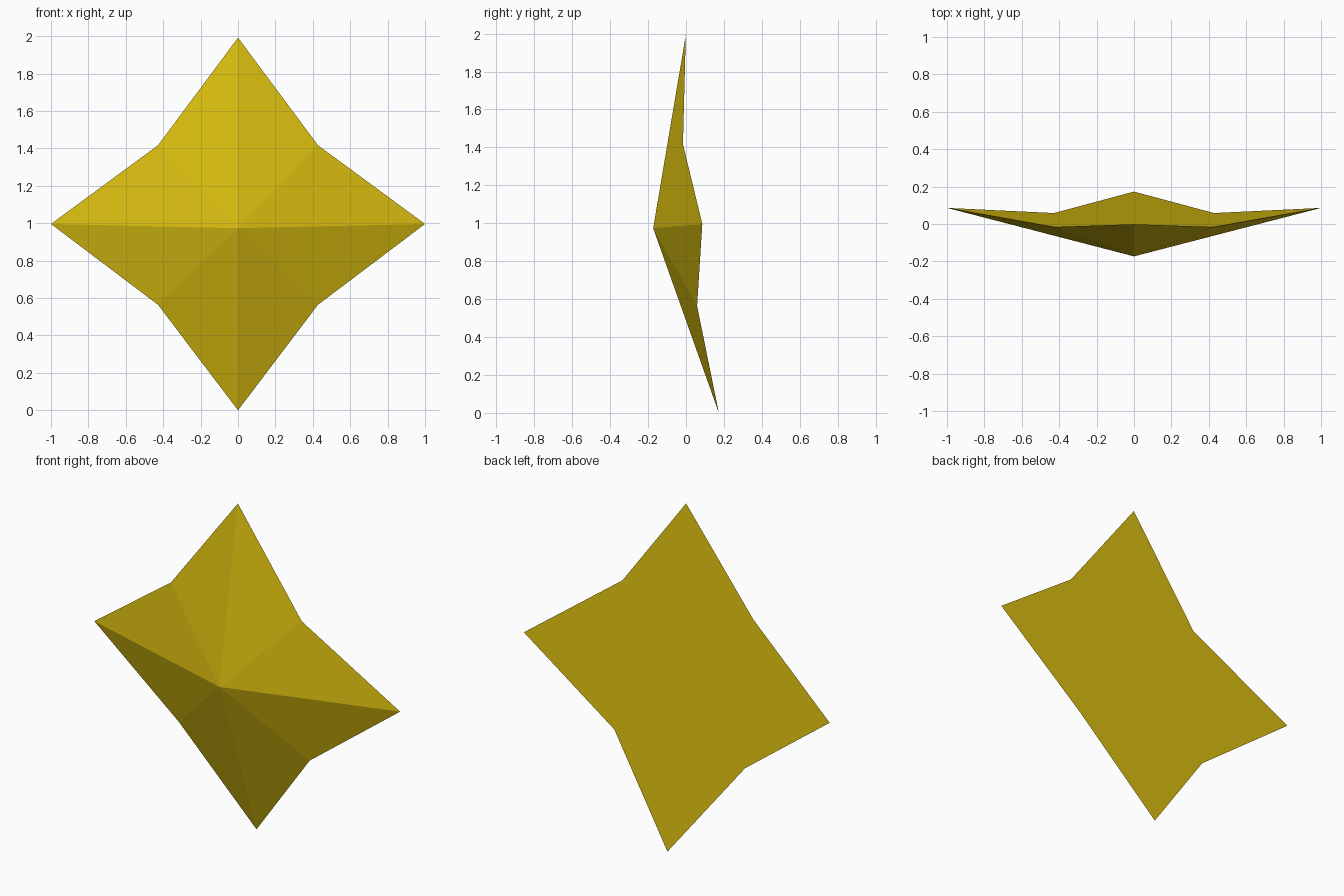
import bpy
import bmesh
from math import cos, sin, pi, radians
from mathutils import Matrix

cube = bpy.data.objects.get("Cube")
if cube:
    bpy.data.objects.remove(cube, do_unlink=True)

TIP, NOTCH = 1.0, 0.605      # radii of points and notches
NOTCH_Y, APEX_Y = -0.065, -0.26
TILT = radians(5)

# Gold material
gold = bpy.data.materials.new("gold")
gold.use_nodes = True
colour = (0.70, 0.515, 0.005, 1)
gold.diffuse_color = colour
gold.node_tree.nodes["Principled BSDF"].inputs["Base Color"].default_value = colour

# Star rim: alternating points and notches, counter-clockwise from the front
bm = bmesh.new()
rim = []
for i in range(8):
    a = i * pi / 4
    r, y = (NOTCH, NOTCH_Y) if i % 2 else (TIP, 0)
    rim.append(bm.verts.new((r * cos(a), y, r * sin(a))))

# Faceted front rising to a central peak, and a single back face
apex = bm.verts.new((0, APEX_Y, 0))
for a, b in zip(rim, rim[1:] + rim[:1]):
    bm.faces.new((apex, a, b))
bm.faces.new(rim[::-1])

# Lean the star back and stand it on its lowest point
placement = Matrix.Translation((0, 0.086, cos(TILT))) @ Matrix.Rotation(TILT, 4, "X")
bm.transform(placement)

mesh = bpy.data.meshes.new("star")
bm.to_mesh(mesh)
bm.free()
mesh.materials.append(gold)
star = bpy.data.objects.new("four_point_star", mesh)
bpy.context.collection.objects.link(star)
